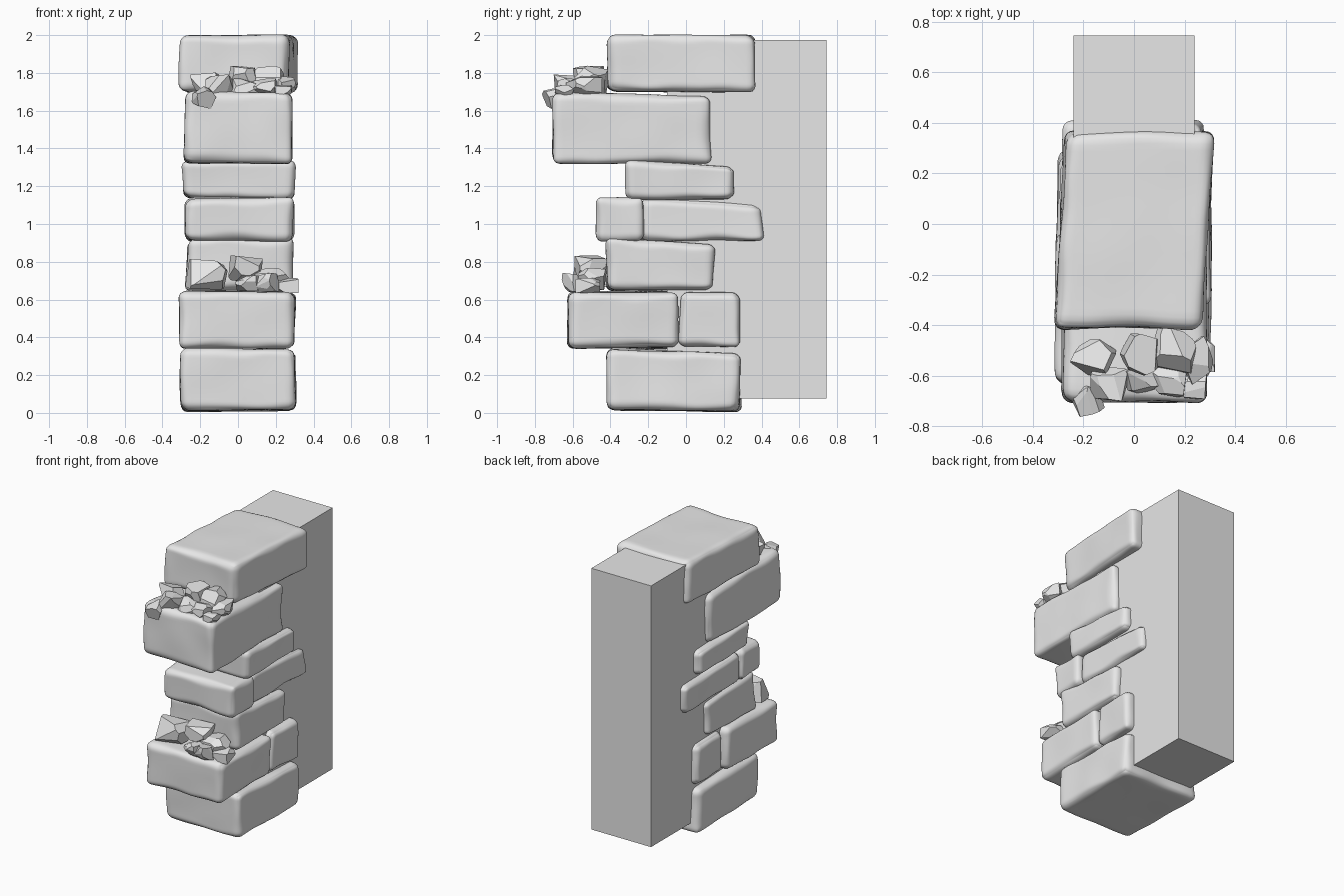
import bpy, bmesh, random
from math import copysign
from mathutils import Vector, Matrix, noise

random.seed(7)

if "Cube" in bpy.data.objects:
    bpy.data.objects.remove(bpy.data.objects["Cube"], do_unlink=True)

stone_grey = bpy.data.materials.new("stone grey")
stone_grey.diffuse_color = (0.8, 0.8, 0.8, 1)
stone_grey.use_nodes = True
stone_grey.node_tree.nodes["Principled BSDF"].inputs["Base Color"].default_value = (0.8, 0.8, 0.8, 1)


def make_object(name, bm, smooth=False):
    bmesh.ops.recalc_face_normals(bm, faces=bm.faces)
    for face in bm.faces:
        face.smooth = smooth
    mesh = bpy.data.meshes.new(name)
    bm.to_mesh(mesh)
    bm.free()
    mesh.materials.append(stone_grey)
    obj = bpy.data.objects.new(name, mesh)
    bpy.context.collection.objects.link(obj)
    return obj


def box_between(low, high):
    """Cube bmesh stretched between two corners."""
    low, high = Vector(low), Vector(high)
    bm = bmesh.new()
    bmesh.ops.create_cube(bm, size=1)
    for v in bm.verts:
        v.co = (low + high) / 2 + v.co * (high - low)
    return bm


def worn_stone(name, x, y, z, shear=0.0, drop=0.0):
    """Rounded block with uneven edges; shear leans it along y, drop tilts its top."""
    low, high = Vector((x[0], y[0], z[0])), Vector((x[1], y[1], z[1]))
    centre, half = (low + high) / 2, (high - low) / 2
    seed = Vector([random.uniform(0, 50) for _ in range(3)])
    corners = {(i, j, k): Vector((i * random.uniform(0, 0.022), j * random.uniform(0, 0.022),
                                  k * random.uniform(0, 0.014)))
               for i in (-1, 1) for j in (-1, 1) for k in (-1, 1)}
    bm = bmesh.new()
    bmesh.ops.create_cube(bm, size=2)
    bmesh.ops.subdivide_edges(bm, edges=bm.edges, cuts=23, use_grid_fill=True)
    for v in bm.verts:
        unit = v.co.copy()
        # crowd the grid towards the edges so the rounding is well shaped
        unit = Vector([copysign(1 - (1 - abs(c)) ** 1.5, c) for c in unit])
        p = Vector([unit[a] * half[a] for a in range(3)])
        # edge radius changes along the stone, like chipped corners
        radius = 0.045 + 0.025 * noise.noise((centre + p) * 5 + seed)
        core = Vector([max(-half[a] + radius, min(half[a] - radius, p[a])) for a in range(3)])
        out = p - core
        if out.length > 0:
            p = core + out.normalized() * min(out.length, radius)
        # pull each corner in by its own amount
        for key, offset in corners.items():
            weight = 1
            for a in range(3):
                weight *= (1 + key[a] * unit[a]) / 2
            p -= offset * weight
        p *= 1 + 0.025 * noise.noise((centre + p) * 4 - seed)
        p.x += shear * unit.y
        p.z -= drop * (1 + unit.y) / 2 * (1 + unit.z) / 2
        v.co = centre + p
    return make_object(name, bm, smooth=True)


def rubble_chunk(name, position, size):
    """Small broken rock: a box trimmed by random planes."""
    bm = bmesh.new()
    bmesh.ops.create_cube(bm, size=2)
    for _ in range(9):
        normal = Vector([random.uniform(-1, 1) for _ in range(3)]).normalized()
        cut = bmesh.ops.bisect_plane(bm, geom=bm.verts[:] + bm.edges[:] + bm.faces[:],
                                     plane_co=normal * random.uniform(0.8, 1.1),
                                     plane_no=normal, clear_outer=True)
        rim = [e for e in cut["geom_cut"] if isinstance(e, bmesh.types.BMEdge)]
        if len(rim) > 2:
            bmesh.ops.contextual_create(bm, geom=rim)
    turn = Matrix.Rotation(random.uniform(-0.6, 0.6), 3, Vector((random.random(), random.random(), 1)))
    for v in bm.verts:
        co = turn @ v.co
        v.co = Vector(position) + Vector([co[a] * size[a] * 0.5 for a in range(3)])
    make_object(name, bm)


# Plain square pillar at the back
make_object("back_pillar", box_between((-0.24, -0.1, 0.075), (0.24, 0.745, 1.975)))

# Stacked stones, from the ground up: name, x, y, z ranges, shear, drop
stones = [
    ("base_stone", (-0.31, 0.31), (-0.43, 0.295), (0.005, 0.35), 0, 0.03),
    ("lower_front_stone", (-0.32, 0.315), (-0.635, -0.03), (0.335, 0.65), 0, 0),
    ("lower_back_stone", (-0.30, 0.305), (-0.045, 0.295), (0.34, 0.65), 0, 0.01),
    ("recessed_stone", (-0.285, 0.295), (-0.43, 0.155), (0.64, 0.935), 0, 0.04),
    ("middle_front_stone", (-0.295, 0.30), (-0.48, -0.22), (0.905, 1.145), 0, 0),
    ("middle_back_stone", (-0.285, 0.29), (-0.25, 0.415), (0.905, 1.145), 0, 0.03),
    ("thin_stone", (-0.31, 0.31), (-0.33, 0.275), (1.125, 1.345), 0, 0.03),
    ("ledge_stone", (-0.295, 0.305), (-0.715, 0.145), (1.315, 1.71), 0, 0.03),
    ("cap_stone", (-0.31, 0.305), (-0.42, 0.375), (1.69, 2.005), 0.022, 0),
]
for stone in stones:
    worn_stone(*stone)

# Loose rubble on the two ledges: position, size
lower_rubble = [
    ((-0.16, -0.51, 0.735), (0.20, 0.17, 0.16)),
    ((0.04, -0.50, 0.76), (0.16, 0.15, 0.13)),
    ((0.19, -0.50, 0.71), (0.17, 0.14, 0.11)),
    ((0.05, -0.59, 0.685), (0.12, 0.11, 0.08)),
    ((0.15, -0.60, 0.685), (0.13, 0.11, 0.09)),
    ((0.26, -0.52, 0.675), (0.12, 0.13, 0.08)),
]
upper_rubble = [
    ((-0.155, -0.525, 1.735), (0.15, 0.12, 0.10)),
    ((-0.19, -0.69, 1.675), (0.11, 0.11, 0.09)),
    ((-0.10, -0.63, 1.735), (0.14, 0.13, 0.10)),
    ((0.03, -0.51, 1.77), (0.15, 0.16, 0.12)),
    ((0.16, -0.50, 1.765), (0.17, 0.15, 0.13)),
    ((0.03, -0.61, 1.715), (0.12, 0.12, 0.09)),
    ((0.14, -0.61, 1.725), (0.13, 0.13, 0.09)),
    ((0.25, -0.54, 1.73), (0.11, 0.14, 0.10)),
    ((0.24, -0.64, 1.70), (0.09, 0.10, 0.07)),
]
for ledge, chunks in (("lower", lower_rubble), ("upper", upper_rubble)):
    for number, (position, size) in enumerate(chunks, 1):
        rubble_chunk(f"{ledge}_rubble_{number}", position, size)
